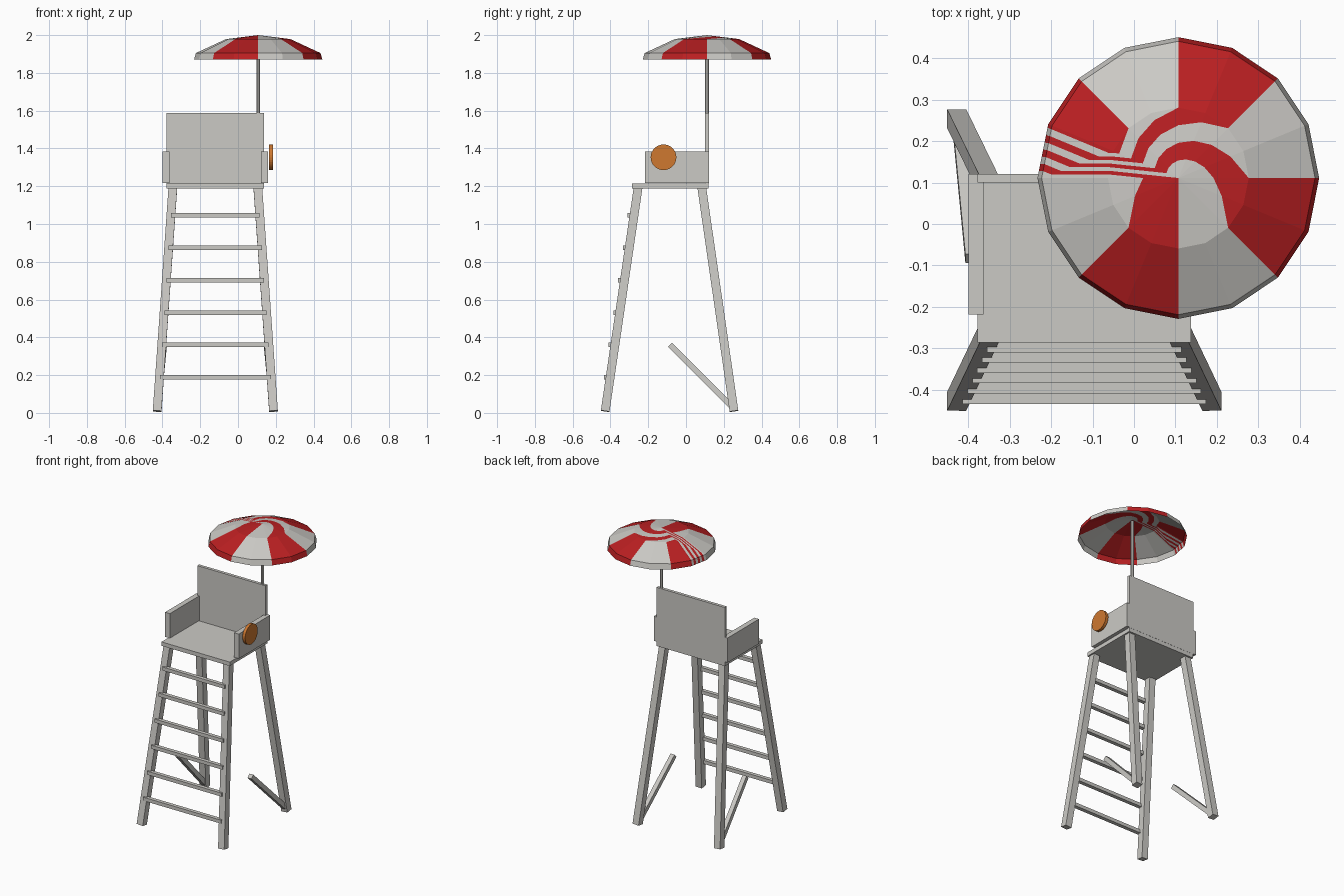
import bpy, bmesh, math
from mathutils import Vector

if "Cube" in bpy.data.objects:
    bpy.data.objects.remove(bpy.data.objects["Cube"])

CX = -0.12  # middle of the chair in x


def material(name, rgb):
    m = bpy.data.materials.new(name)
    m.diffuse_color = (*rgb, 1)
    m.use_nodes = True
    m.node_tree.nodes["Principled BSDF"].inputs["Base Color"].default_value = m.diffuse_color
    return m


white = material("painted_white", (0.60, 0.59, 0.56))
red = material("stripe_red", (0.50, 0.014, 0.016))
orange = material("float_orange", (0.62, 0.19, 0.03))


def finish(bm, name, mats):
    me = bpy.data.meshes.new(name)
    bm.to_mesh(me)
    bm.free()
    for m in mats:
        me.materials.append(m)
    ob = bpy.data.objects.new(name, me)
    bpy.context.collection.objects.link(ob)
    return ob


def box(name, lo, hi):
    bm = bmesh.new()
    bmesh.ops.create_cube(bm, size=1)
    for v in bm.verts:
        v.co = Vector([(l + h) / 2 + c * (h - l) for l, h, c in zip(lo, hi, v.co)])
    return finish(bm, name, [white])


def beam(name, a, b, w):
    """Square beam between two points, cut square at the ends."""
    a, b = Vector(a), Vector(b)
    d = (b - a).normalized()
    x = (Vector((1, 0, 0)) - d * d.x).normalized()
    y = d.cross(x)
    bm = bmesh.new()
    bmesh.ops.create_cube(bm, size=1)
    for v in bm.verts:
        v.co = (a + b) / 2 + x * v.co.x * w + y * v.co.y * w + (b - a) * v.co.z
    return finish(bm, name, [white])


def cylinder(name, r, depth, sides, mat, loc, rot=(0, 0, 0)):
    bm = bmesh.new()
    bmesh.ops.create_cone(bm, cap_ends=True, segments=sides, radius1=r, radius2=r, depth=depth)
    ob = finish(bm, name, [mat])
    ob.location, ob.rotation_euler = loc, rot
    return ob


# Seat, backrest and arms
box("seat", (-0.378, -0.286, 1.187), (0.138, 0.12, 1.214))
box("backrest", (-0.378, 0.10, 1.214), (0.138, 0.121, 1.588))
for s, side in ((-1, "left"), (1, "right")):
    x = CX + s * 0.261
    box(side + "_arm", (x - 0.018, -0.218, 1.217), (x + 0.018, 0.121, 1.385))

# Splayed legs and low braces
for s, side in ((-1, "left"), (1, "right")):
    beam(side + "_front_leg", (CX + s * 0.308, -0.428, 0.009), (CX + s * 0.225, -0.254, 1.19), 0.046)
    beam(side + "_back_leg", (CX + s * 0.308, 0.254, 0.009), (CX + s * 0.225, 0.084, 1.19), 0.046)
    beam(side + "_brace", (CX + s * 0.305, 0.257, 0.02), (CX + s * 0.272, -0.083, 0.36), 0.03)

# Ladder rungs across the front legs
for i in range(6):
    t = i / 5
    z, half, y = 0.188 + 0.858 * t, 0.294 - 0.059 * t, -0.421 + 0.124 * t
    box("rung_%d" % (i + 1), (CX - half, y - 0.013, z - 0.012), (CX + half, y + 0.013, z + 0.012))

# Round float on the right arm
cylinder("float", 0.068, 0.02, 32, orange, (0.175, -0.119, 1.353), (0, math.pi / 2, 0))

# Sunshade pole
UX, UY = 0.107, 0.111
cylinder("sunshade_pole", 0.01, 0.77, 8, white, (UX, UY, 1.605))


# Sunshade: stripe value t is the angle in degrees, cut into 45 degree bands
def clip(poly, limit, sign):
    out = []
    for (p, t), (q, u) in zip(poly, poly[1:] + poly[:1]):
        d, e = sign * (t - limit), sign * (u - limit)
        if d >= 0:
            out.append((p, t))
        if d * e < 0:
            out.append((p.lerp(q, d / (d - e)), limit))
    return out


def ring_point(i, r, z):
    a = math.radians(-180 + 22.5 * i)
    return (Vector((UX + r * math.cos(a), UY + r * math.sin(a), z)), -180 + 22.5 * (i % 16))


rings = [(0.17, 1.979), (0.33, 1.905), (0.34, 1.87)]
apex = (Vector((UX, UY, 2.0)), -90)  # stripes swirl towards this value at the top
tris = []
for i in range(16):
    tris.append([apex, ring_point(i, *rings[0]), ring_point(i + 1, *rings[0])])
    for upper, lower in zip(rings, rings[1:]):
        a, b = ring_point(i, *upper), ring_point(i, *lower)
        c, d = ring_point(i + 1, *lower), ring_point(i + 1, *upper)
        tris += [[a, b, c], [a, c, d]]

bm = bmesh.new()
for tri in tris:
    for k in range(-4, 4):
        piece = clip(clip(tri, 45 * k, 1), 45 * k + 45, -1)
        if len(piece) < 3:
            continue
        pts = [p for p, t in piece]
        area = sum(((p - pts[0]).cross(q - pts[0]).length for p, q in zip(pts[1:], pts[2:])), 0.0)
        if area < 1e-8:
            continue
        f = bm.faces.new([bm.verts.new(p) for p in pts])
        f.material_index = k % 2
bmesh.ops.remove_doubles(bm, verts=bm.verts, dist=1e-5)
finish(bm, "sunshade", [white, red])
